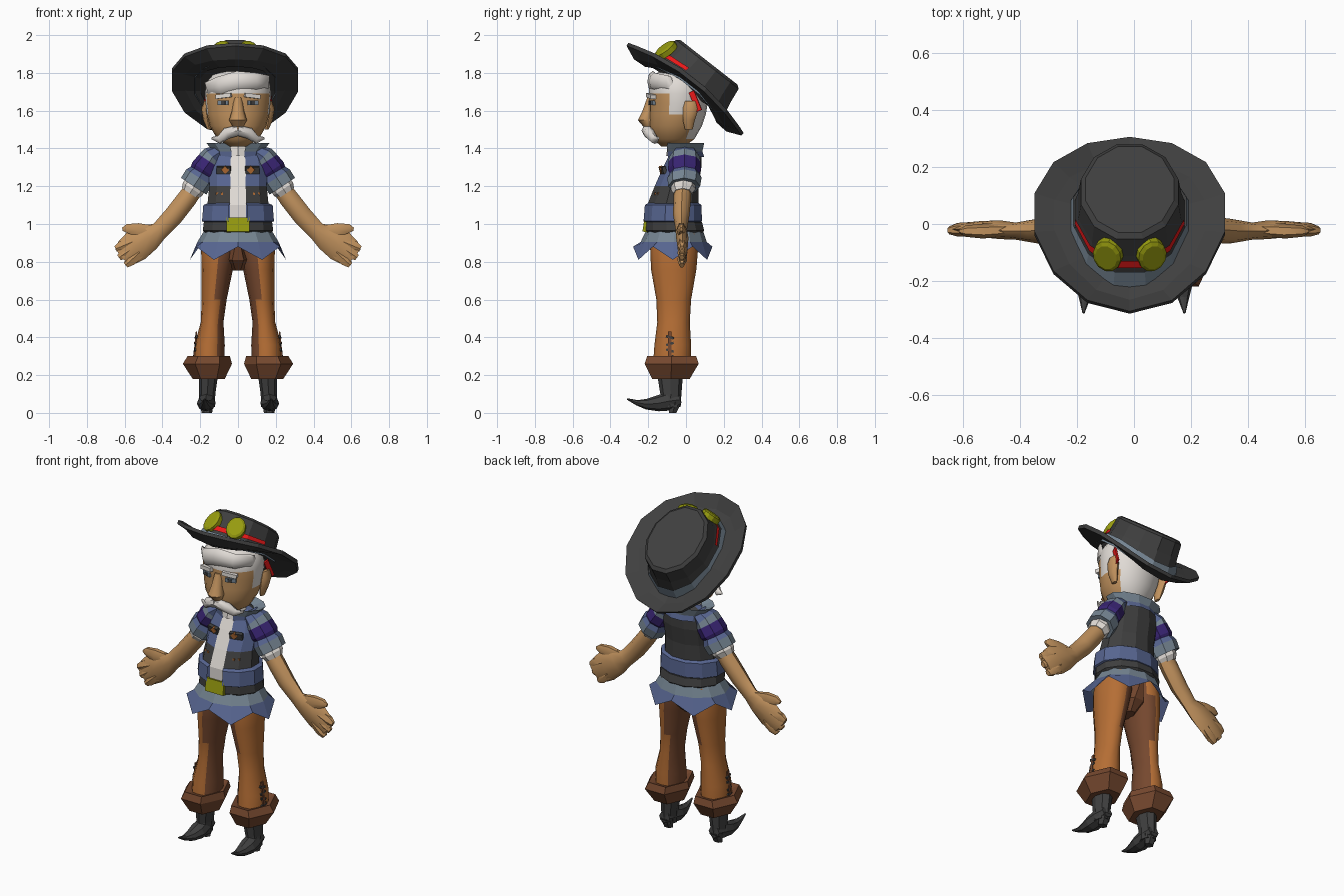
import bpy, bmesh, math
from mathutils import Matrix, Vector, Euler

COLOURS = {
    "charcoal": (.05, .05, .05), "skin": (.53, .285, .11), "orange_brown": (.46, .155, .035),
    "dark_brown": (.18, .065, .028), "white": (.75, .71, .67), "blue": (.095, .13, .28),
    "slate": (.18, .235, .29), "purple": (.04, .018, .17), "olive": (.31, .33, .005),
    "red": (.8, .01, .01)}
MATS = {}
for key, rgb in COLOURS.items():
    m = bpy.data.materials.new(key)
    m.diffuse_color = (*rgb, 1)
    MATS[key] = m
SMOOTH = []


def finish(name, bm, keys, mirror, smooth):
    bmesh.ops.recalc_face_normals(bm, faces=bm.faces)
    me = bpy.data.meshes.new(name)
    bm.to_mesh(me)
    bm.free()
    for k in keys:
        me.materials.append(MATS[k])
    ob = bpy.data.objects.new(name, me)
    bpy.context.collection.objects.link(ob)
    if mirror:
        mod = ob.modifiers.new("mirror", "MIRROR")
        mod.use_mirror_merge = False
    if smooth:
        SMOOTH.append(ob)
    return ob


def skin_rings(name, rings, mat, mirror, smooth, caps, M):
    """Bridge rings. mat = colour, list per band, or function(centre) -> colour / None (hole)."""
    bm, keys = bmesh.new(), []

    def paint(f, band):
        k = mat
        if isinstance(mat, list):
            k = mat[min(band, len(mat) - 1)]
        elif callable(mat):
            k = mat(f.calc_center_median())
        if k is None:
            bm.faces.remove(f)
            return
        if k not in keys:
            keys.append(k)
        f.material_index = keys.index(k)

    vs = [[bm.verts.new(p) for p in r] for r in rings]
    n = len(vs[0])
    for b in range(len(vs) - 1):
        for i in range(n):
            j = (i + 1) % n
            paint(bm.faces.new((vs[b][i], vs[b][j], vs[b + 1][j], vs[b + 1][i])), b)
    if caps:
        paint(bm.faces.new(vs[0]), 0)
        paint(bm.faces.new(vs[-1]), len(vs))
    bmesh.ops.transform(bm, matrix=M, verts=bm.verts)
    return finish(name, bm, keys, mirror, smooth)


def loft(name, secs, mat, n=10, mirror=False, smooth=False, caps=True,
         M=Matrix(), half=0.0, jag=0.0):
    """Stack of horizontal ellipses (x, y, z, rx, ry[, side curl]); jag zigzags the first ring."""
    rings = []
    for si, s in enumerate(secs):
        curl, ring = (s[5] if len(s) > 5 else 0), []
        for i in range(n):
            a = 2 * math.pi * (i + half) / n
            dz = curl * math.cos(a) ** 2 + (jag * (1 if i % 2 else -1) if si == 0 else 0)
            ring.append(Vector((s[0] + s[3] * math.cos(a), s[1] + s[4] * math.sin(a), s[2] + dz)))
        rings.append(ring)
    return skin_rings(name, rings, mat, mirror, smooth, caps, M)


def tube(name, path, mat, n=8, mirror=True, smooth=False, side=(0, 1, 0), caps=True):
    """Sweep along (x, y, z, r_side, r_other); rings stand square to the path."""
    pts, u, rings = [Vector(p[:3]) for p in path], Vector(side), []
    for k, p in enumerate(path):
        t = pts[min(k + 1, len(pts) - 1)] - pts[max(k - 1, 0)]
        v = t.cross(u).normalized()
        rings.append([pts[k] + u * p[3] * math.cos(a) + v * p[4] * math.sin(a)
                      for a in (2 * math.pi * i / n for i in range(n))])
    return skin_rings(name, rings, mat, mirror, smooth, caps, Matrix())


def box(name, size, loc, mat, rot=(0, 0, 0), mirror=True):
    bm = bmesh.new()
    bmesh.ops.create_cube(bm, size=1, matrix=Matrix.LocRotScale(Vector(loc), Euler(rot), Vector(size)))
    return finish(name, bm, [mat], mirror, False)


# Head: white hair on top, behind the ears and as sideburns
def head_colour(c):
    if c.z > 1.70 or (c.y > 0.02 and c.z > 1.46) or (abs(c.x) > .1 and -.08 < c.y < .02 and 1.55 < c.z):
        return "white"
    return "skin"


loft("head", [(0, -.07, 1.41, .05, .06), (0, -.065, 1.45, .11, .11), (0, -.055, 1.52, .15, .14),
              (0, -.045, 1.58, .165, .15), (0, -.04, 1.64, .172, .155), (0, -.04, 1.69, .175, .157),
              (0, -.04, 1.74, .17, .155), (0, -.04, 1.79, .14, .13), (0, -.04, 1.825, .07, .07)],
     head_colour, n=20, smooth=True)
tube("fringe", [(-.165, -.09, 1.71, .02, .04), (-.1, -.165, 1.73, .03, .05), (0, -.175, 1.755, .03, .055),
                (.1, -.165, 1.755, .03, .045), (.165, -.09, 1.75, .02, .035)], "white", mirror=False, smooth=True)
loft("nose", [(0, -.195, 1.515, .028, .03), (0, -.205, 1.55, .047, .05), (0, -.2, 1.6, .032, .03),
              (0, -.185, 1.67, .02, .02)], "skin", n=8, smooth=True)
tube("moustache", [(0, -.205, 1.495, .03, .028), (.06, -.195, 1.48, .03, .03),
                   (.1, -.165, 1.445, .02, .022), (.14, -.145, 1.455, .004, .006)], "white", smooth=True)
loft("ear", [(.152, .015, 1.5, .01, .02), (.162, .015, 1.55, .022, .032), (.17, .025, 1.61, .024, .042),
             (.17, .025, 1.65, .01, .03)], "skin", n=8, mirror=True, smooth=True)
box("eyebrow", (.085, .03, .022), (.075, -.185, 1.678), "white", (0, .12, .3))
box("eye", (.06, .02, .024), (.078, -.178, 1.643), "slate", (0, 0, .35))
box("pupil", (.024, .008, .018), (.078, -.189, 1.642), "charcoal", (0, 0, .35))
box("hair_ribbon", (.01, .03, .11), (.17, .05, 1.65), "red", (.4, 0, -.3))
loft("neck", [(0, -.03, 1.34, .055, .055), (0, -.05, 1.46, .05, .05)], "skin")

# Hat, modelled level and then tipped backwards; the sides arch up
HAT = Matrix.Translation((-.015, 0, 1.72)) @ Matrix.Rotation(math.radians(-38), 4, "X")
loft("hat_brim", [(0, 0, -.045, .19, .24, .07), (0, 0, -.05, .27, .31, .09), (0, 0, -.018, .342, .385, .065),
                  (0, 0, 0, .342, .388, .07), (0, 0, -.035, .27, .31, .09), (0, 0, -.028, .19, .24, .07)],
     "charcoal", n=14, caps=False, M=HAT, half=.5)
loft("hat_crown", [(0, .008, -.03, .202, .255, .06), (0, .01, .09, .187, .23), (0, .012, .168, .177, .218),
                   (0, .012, .182, .16, .198)], "charcoal", n=12, M=HAT, half=.5)
loft("hat_band", [(0, .004, -.04, .222, .272, .06), (0, .006, .03, .204, .253, .04)], "slate", n=12, M=HAT,
     half=.5, caps=False)
loft("goggle_strap", [(0, .008, .045, .2, .248, .03), (0, .008, .075, .196, .24, .02)],
     lambda c: "red" if c.y < -.03 else None, n=12, M=HAT, half=.5, caps=False)
for s, label in ((-1, "left"), (1, "right")):
    L = (HAT @ Matrix.Translation((s * .077, -.21, .093)) @ Matrix.Rotation(s * .35, 4, "Z")
         @ Matrix.Rotation(math.radians(75), 4, "X"))
    loft("goggle_lens_" + label, [(0, 0, -.02, .052, .065), (0, 0, .01, .052, .065), (0, 0, .018, .04, .05)],
         "olive", n=12, M=L)


# Torso: white shirt front, blue chest, dark waistcoat
def torso_colour(c):
    if abs(c.x) < .03 and c.y < -.05:
        return "white"
    if c.z < 1.1:
        return "blue"
    if c.y > 0 or c.z < 1.21:
        return "charcoal"
    return "blue"


loft("torso", [(0, -.07, .96, .165, .14), (0, -.07, 1.1, .168, .14), (0, -.05, 1.2, .157, .12),
               (0, -.02, 1.3, .16, .105), (0, 0, 1.38, .14, .085), (0, -.01, 1.42, .06, .055)],
     torso_colour, n=12, half=.5)
loft("jacket_hem", [(0, -.07, 1.01, .185, .15), (0, -.07, 1.015, .197, .16), (0, -.068, 1.1, .19, .155),
                    (0, -.067, 1.11, .165, .14)],
     lambda c: None if abs(c.x) < .03 and c.y < -.1 else "blue", n=12, half=.5, caps=False)
loft("belt", [(0, -.06, .955, .18, .15), (0, -.06, .965, .193, .162), (0, -.065, 1.01, .187, .155)],
     "charcoal", n=12, half=.5)
box("belt_buckle", (.12, .03, .075), (0, -.21, .995), "olive", (-.15, 0, 0), False)
loft("coat_skirt", [(0, -.07, .845, .255, .21), (0, -.065, .905, .215, .175), (0, -.06, .97, .175, .148)],
     ["blue", "slate"], n=12, caps=False, jag=.035)
loft("shirt_collar", [(0, -.025, 1.36, .085, .08), (0, -.03, 1.425, .07, .065)], "white", n=8, caps=False)
loft("coat_collar", [(0, 0, 1.355, .13, .1), (0, -.005, 1.385, .135, .095), (0, -.005, 1.43, .175, .105),
                     (0, 0, 1.4, .09, .07)],
     lambda c: None if abs(c.x) < .03 and c.y < 0 else ("blue" if c.z < 1.38 else "slate"),
     n=12, half=.5, caps=False)
box("chest_strap", (.075, .02, .038), (.075, -.122, 1.285), "charcoal", (.25, 0, .25))
box("strap_button", (.03, .015, .03), (.068, -.132, 1.287), "orange_brown", (.25, .78, .25))
for i, x in enumerate((.085, .11)):
    box("rivet_%d" % i, (.012, .012, .012), (x, -.16 + (x - .085) * .6, 1.16), "orange_brown")

# Sleeves, arms and hands
tube("sleeve", [(.09, -.005, 1.385, .06, .04), (.135, -.008, 1.355, .082, .06), (.15, -.008, 1.33, .085, .068),
                (.182, -.008, 1.285, .087, .073), (.19, -.008, 1.27, .078, .068), (.205, -.008, 1.245, .09, .082),
                (.235, -.01, 1.2, .085, .08), (.23, -.01, 1.207, .05, .045)],
     ["blue", "slate", "purple", "purple", "blue", "slate", "slate"], n=8)
tube("shirt_cuff", [(.21, -.012, 1.23, .06, .055), (.24, -.015, 1.185, .066, .062),
                    (.255, -.018, 1.162, .05, .05)], "white")
tube("arm", [(.2, -.015, 1.23, .045, .045), (.27, -.02, 1.135, .047, .052), (.34, -.025, 1.045, .043, .052),
             (.415, -.025, .965, .03, .048), (.47, -.02, .93, .033, .072), (.54, -.018, .885, .028, .085),
             (.585, -.018, .85, .024, .075), (.615, -.02, .825, .018, .055)], "skin", smooth=True)
tube("thumb", [(.44, -.02, .96, .022, .035), (.53, -.025, .968, .026, .042), (.59, -.025, .977, .02, .026),
               (.612, -.025, .972, .008, .01)], "skin", n=6, smooth=True)
for i, (bx, bz, tx, tz) in enumerate(((.56, .905, .648, .868), (.545, .88, .63, .822), (.52, .85, .595, .782))):
    tube("finger_%d" % i, [(bx, -.018, bz, .025, .034), ((bx + tx * 2) / 3, -.02, (bz + tz * 2) / 3, .024, .032),
                           (tx, -.022, tz, .014, .018)], "skin", n=6, smooth=True)


# Trousers with darker inner panels, turned-up cuffs and mended seams
def trouser_colour(c):
    limit = .06 if c.z > .82 else (.09 if c.z > .7 else .108)
    return "dark_brown" if c.x < limit else "orange_brown"


loft("trouser_leg", [(.152, -.075, .25, .08, .1), (.15, -.07, .36, .08, .097), (.137, -.066, .48, .06, .086),
                     (.126, -.065, .6, .066, .092), (.11, -.065, .76, .083, .12), (.1, -.063, .86, .095, .126),
                     (.09, -.06, .95, .085, .12)], trouser_colour, n=12, mirror=True, smooth=True)
loft("crotch", [(0, -.065, .755, .035, .06), (0, -.065, .81, .08, .12), (0, -.065, .92, .02, .15)],
     "dark_brown", n=8, half=.5)
loft("trouser_cuff", [(.155, -.08, .18, .085, .115), (.162, -.076, .26, .13, .165), (.155, -.076, .3, .112, .15),
                      (.152, -.075, .285, .07, .09)], "dark_brown", n=6, mirror=True)
box("seam_tear", (.008, .018, .13), (.226, -.085, .365), "dark_brown", (0, -.1, 0))
for i in range(4):
    z = .295 + .035 * i
    box("stitch_%d" % i, (.01, .042, .013), (.23 - .08 * (z - .3), -.085, z), "charcoal",
        (.3 * (-1) ** i, 0, -.1))

# Pointed boots
loft("boot_shaft", [(.165, -.085, .03, .042, .055), (.163, -.08, .1, .043, .056), (.155, -.085, .22, .052, .07)],
     "charcoal", n=8, mirror=True)
tube("boot_foot", [(.165, -.03, .07, .035, .03), (.167, -.09, .062, .046, .05), (.168, -.15, .05, .05, .042),
                   (.17, -.21, .046, .036, .028), (.173, -.26, .054, .02, .014), (.177, -.312, .074, .004, .004)],
     "charcoal", side=(1, 0, 0))
loft("boot_heel", [(.165, -.07, 0, .028, .022), (.165, -.055, .06, .038, .038)], "charcoal", n=6, mirror=True)

for ob in SMOOTH:
    ob.select_set(True)
bpy.context.view_layer.objects.active = SMOOTH[0]
bpy.ops.object.shade_smooth_by_angle(angle=math.radians(45))
